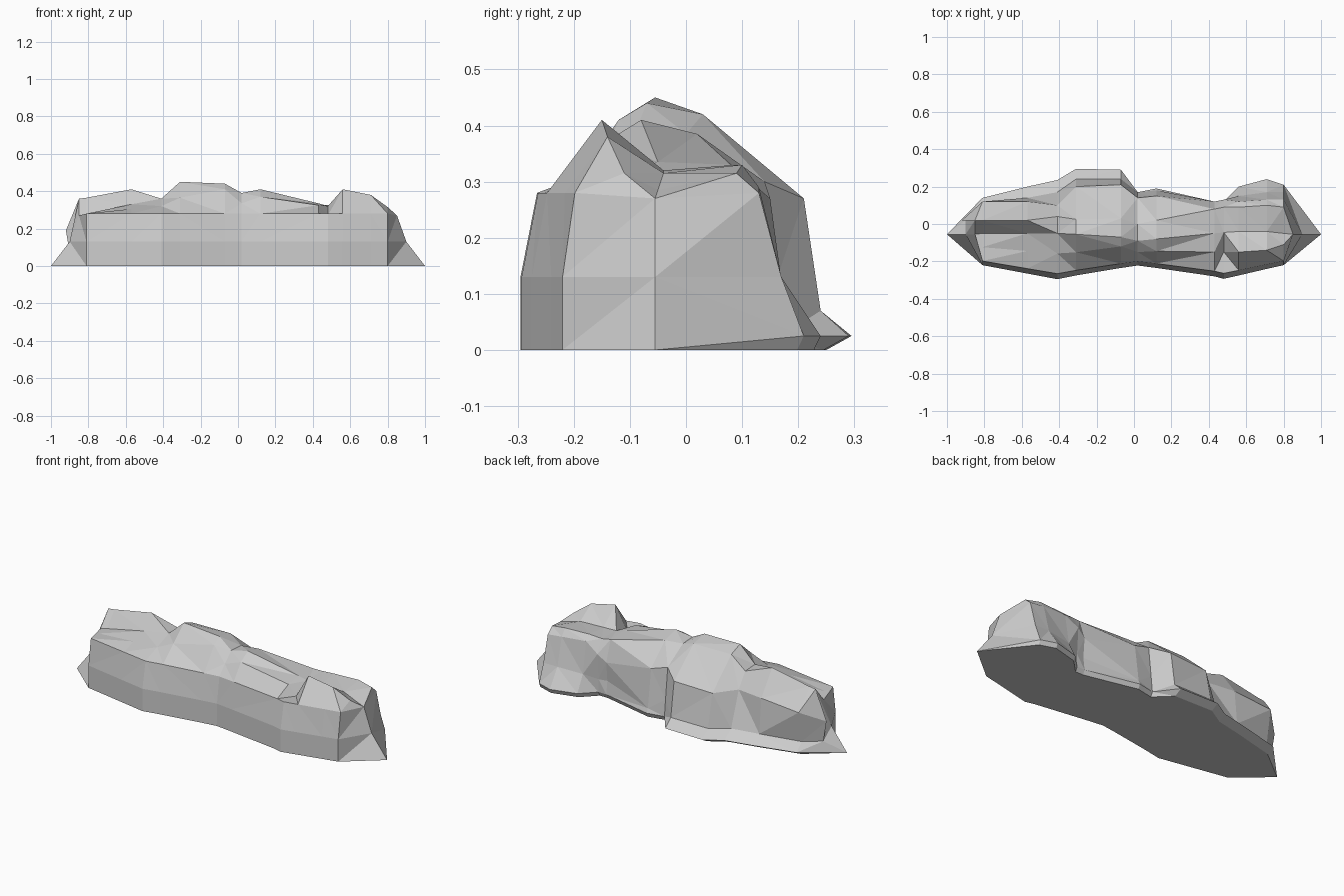
import bpy, bmesh

# Front half of each cross-section: x, wall y, crest y, crest z
FRONT = [
    (-.81, -.22, -.05, .28), (-.57, -.265, -.05, .33), (-.41, -.295, -.05, .36),
    (-.31, -.275, -.055, .45), (-.07, -.235, -.07, .44), (.02, -.222, -.09, .39),
    (.12, -.235, -.08, .41), (.43, -.28, -.05, .335), (.48, -.293, -.045, .32),
    (.56, -.275, -.04, .32), (.71, -.24, -.04, .315), (.80, -.22, -.05, .285),
]
# Outcrops and notches between the front wall and the crest: x -> y, z
LEDGE = {-.07: (-.12, .41), .02: (-.15, .335), .12: (-.145, .37), .43: (-.15, .325),
         .48: (-.15, .27), .56: (-.15, .41), .71: (-.14, .38), .80: (-.11, .315)}
# Back half: rear crest y z, back shoulder y z, undercut y z, skirt y
BACK = [
    (.02, .365, .12, .25, .09, .07, .14), (.02, .41, .12, .27, .14, .07, .20),
    (.04, .355, .10, .27, .17, .07, .235), (.025, .42, .20, .26, .24, .07, .295),
    (.03, .42, .21, .27, .24, .07, .29), (.00, .385, .14, .30, .16, .12, .17),
    (.02, .385, .15, .27, .18, .05, .19), (.08, .33, .12, .21, .11, .10, .12),
    (.09, .325, .13, .25, .12, .10, .12), (.09, .33, .12, .30, .15, .12, .20),
    (.10, .33, .13, .29, .17, .13, .24), (.09, .315, .13, .28, .17, .13, .21),
]


def section(front, back):
    x, wall, cy, cz = front
    ry, rz, by, bz, uy, uz, sk = back
    ledge = LEDGE.get(x, ((wall * .9 + cy) / 2, (.28 + cz) / 2))
    base = sk - (.045 if x < 0 else .012)      # skirt is undercut on the left
    yz = [(wall, 0), (wall, .13), (wall * .9, .28), ledge, (cy, cz), (ry, rz),
          (by, bz), (uy, uz), (sk, .025), (base, 0)]
    return [(x, y, z) for y, z in yz]


# Pointed ends, each closing the loft along a single edge
tip, mid, top = (-1, -.055, 0), (-.9, -.055, .13), (-.85, -.055, .27)
left = [tip, mid, top, top, top, (-.85, .02, .36), (-.92, .02, .19),
        (-.9, .02, .07), tip, tip]
tip, mid, top = [(-x, y, z) for x, y, z in (tip, mid, top)]
right = [tip, mid, top, top, top, top, top, mid, tip, tip]

# Loft the rock ridge through all sections
bm = bmesh.new()
rings = [[bm.verts.new(p) for p in ring]
         for ring in [left, *map(section, FRONT, BACK), right]]
for a, b in zip(rings, rings[1:]):
    for i in range(len(a)):
        j = (i + 1) % len(a)
        bm.faces.new((a[i], b[i], b[j], a[j]))
bm.faces.new(rings[0])
bmesh.ops.triangulate(bm, faces=bm.faces)
bmesh.ops.remove_doubles(bm, verts=bm.verts, dist=.001)
bmesh.ops.dissolve_degenerate(bm, edges=bm.edges, dist=.001)
bmesh.ops.recalc_face_normals(bm, faces=bm.faces)

mesh = bpy.data.meshes.new("rock_ridge")
bm.to_mesh(mesh)
bm.free()
bpy.context.collection.objects.link(bpy.data.objects.new("rock_ridge", mesh))
